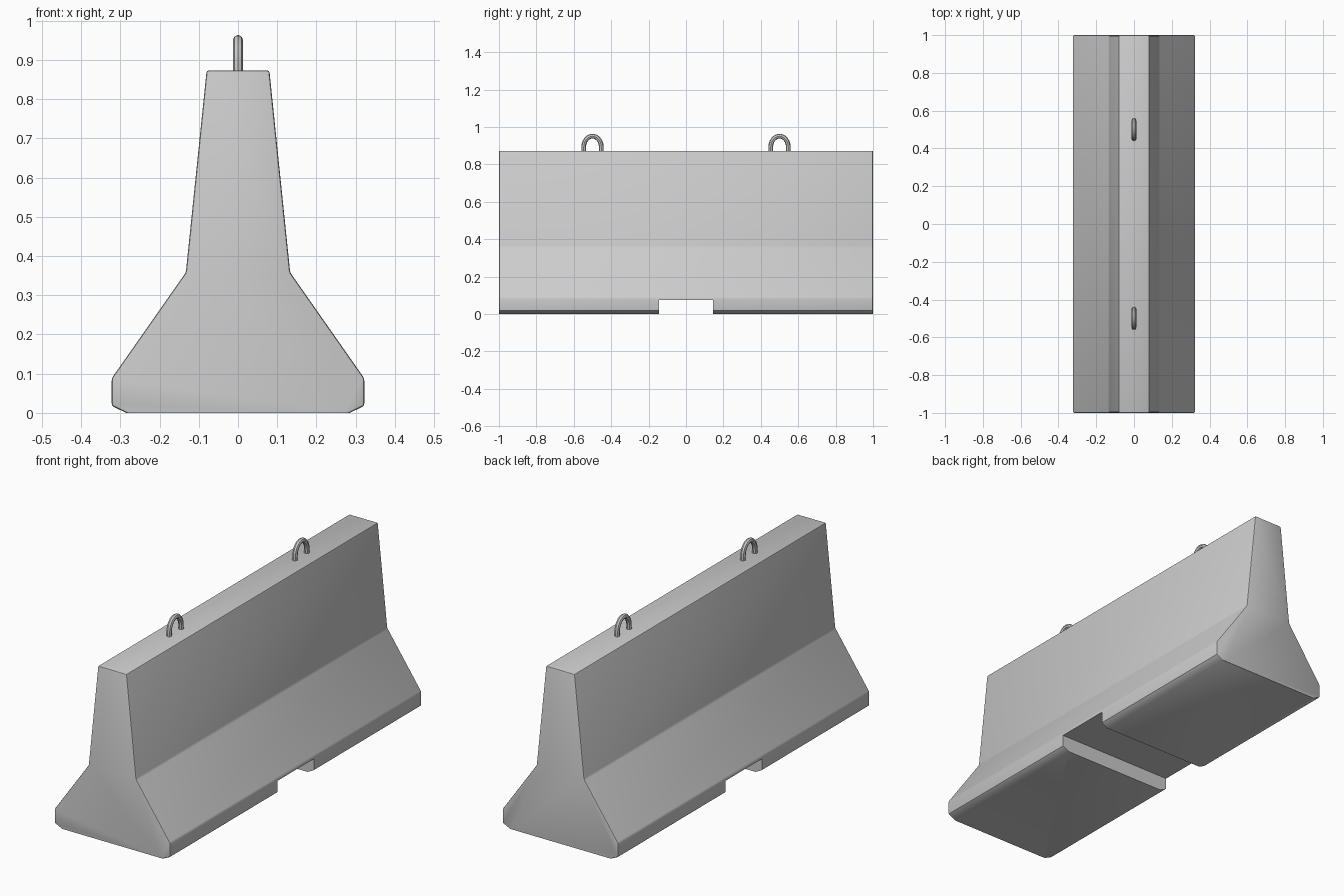
import bpy, bmesh, math

if "Cube" in bpy.data.objects:
    bpy.data.objects.remove(bpy.data.objects["Cube"])

# Half of the barrier cross-section (x, z), from the bottom up
half = [(0.285, 0), (0.322, 0.018), (0.322, 0.088), (0.133, 0.358), (0.08, 0.873)]
profile = half + [(-x, z) for x, z in reversed(half)]


def smooth(obj):
    bpy.ops.object.select_all(action='DESELECT')
    obj.select_set(True)
    bpy.context.view_layer.objects.active = obj
    bpy.ops.object.shade_smooth_by_angle(angle=math.radians(30))


# Concrete body: extruded profile
bm = bmesh.new()
face = bm.faces.new([bm.verts.new((x, -1, z)) for x, z in profile])
ext = bmesh.ops.extrude_face_region(bm, geom=[face])
new_verts = [g for g in ext['geom'] if isinstance(g, bmesh.types.BMVert)]
bmesh.ops.translate(bm, verts=new_verts, vec=(0, 2, 0))
bmesh.ops.recalc_face_normals(bm, faces=bm.faces)

# Softened edges everywhere except the underside
edges = [e for e in bm.edges if max(v.co.z for v in e.verts) > 0.01]
bmesh.ops.bevel(bm, geom=edges, offset=0.006, segments=2, profile=0.5, affect='EDGES')
mesh = bpy.data.meshes.new("concrete_body")
bm.to_mesh(mesh)
bm.free()
body = bpy.data.objects.new("concrete_body", mesh)
bpy.context.collection.objects.link(body)

# Drainage channel across the underside
bpy.ops.mesh.primitive_cube_add(size=1, location=(0, 0, -0.0115))
cutter = bpy.context.object
cutter.name = "channel_cutter"
cutter.scale = (1, 0.29, 0.175)
cutter.hide_render = True
mod = body.modifiers.new("channel", 'BOOLEAN')
mod.operation = 'DIFFERENCE'
mod.solver = 'EXACT'
mod.object = cutter
bpy.context.view_layer.objects.active = body
bpy.ops.object.modifier_apply(modifier=mod.name)
bpy.data.objects.remove(cutter)
smooth(body)


# Steel lifting loops: round bar bent into an arch
def lifting_loop(name, y):
    curve = bpy.data.curves.new(name, 'CURVE')
    curve.dimensions = '3D'
    curve.bevel_depth = 0.0125
    curve.bevel_resolution = 2
    curve.use_fill_caps = True
    arc = [(0.047 * math.cos(a), 0.893 + 0.058 * math.sin(a))
           for a in (math.pi * i / 12 for i in range(13))]
    path = [(0.048, 0.855)] + arc + [(-0.048, 0.855)]
    spline = curve.splines.new('POLY')
    spline.points.add(len(path) - 1)
    for p, (dy, z) in zip(spline.points, path):
        p.co = (0, y + dy, z, 1)
    obj = bpy.data.objects.new(name, curve)
    bpy.context.collection.objects.link(obj)
    bpy.ops.object.select_all(action='DESELECT')
    obj.select_set(True)
    bpy.context.view_layer.objects.active = obj
    bpy.ops.object.convert(target='MESH')
    smooth(bpy.context.object)


lifting_loop("lifting_loop_front", -0.5)
lifting_loop("lifting_loop_back", 0.5)
